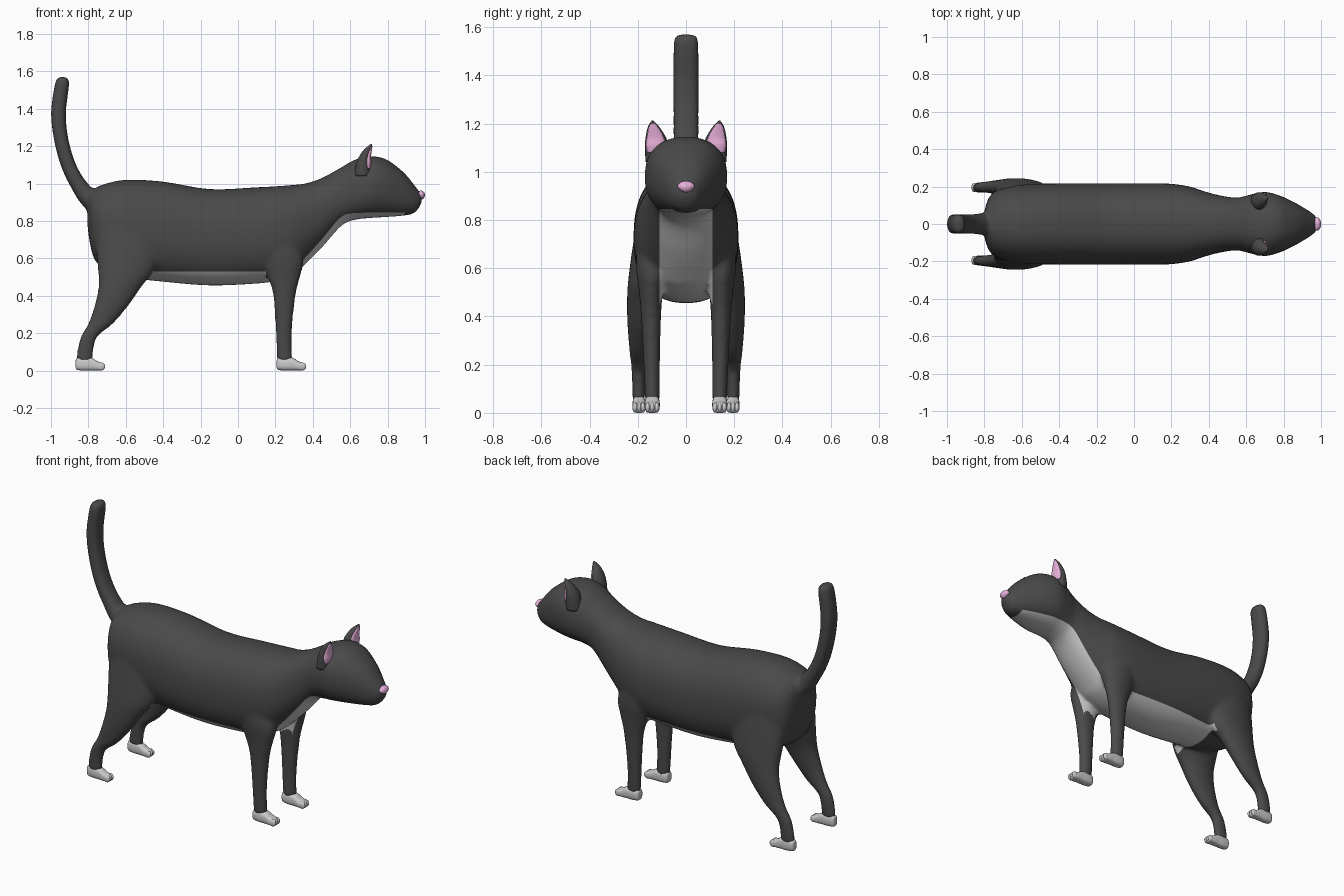
import bpy, bmesh
from math import cos, sin, pi, copysign
from mathutils import Matrix

if "Cube" in bpy.data.objects:
    bpy.data.objects.remove(bpy.data.objects["Cube"])


def material(name, rgb):
    m = bpy.data.materials.new(name)
    m.diffuse_color = (*rgb, 1)
    m.use_nodes = True
    m.node_tree.nodes["Principled BSDF"].inputs["Base Color"].default_value = m.diffuse_color
    return m


DARK = material("dark_fur", (0.07, 0.068, 0.068))
PINK = material("pink_skin", (0.8, 0.43, 0.7))


def smooth_rows(rows, steps):
    """Catmull-Rom interpolation through the given rows."""
    p = [rows[0], *rows, rows[-1]]
    out = []
    for i in range(1, len(p) - 2):
        for s in range(steps):
            t = s / steps
            out.append([0.5 * (2 * b + (c - a) * t + (2 * a - 5 * b + 4 * c - d) * t * t
                               + (3 * b - a - 3 * c + d) * t ** 3)
                        for a, b, c, d in zip(*p[i - 1:i + 3])])
    return out + [list(rows[-1])]


def loft(bm, rows, axis, n=32, power=2.0, side=1, steps=4):
    """Skin rings (cx, cy, cz, half_width_1, half_width_2) lying across the axis."""
    rings = []
    for cx, cy, cz, a, b in smooth_rows(rows, steps):
        ring = []
        for k in range(n):
            c, s = cos(2 * pi * k / n), sin(2 * pi * k / n)
            u = a * copysign(abs(c) ** (2 / power), c)
            v = b * copysign(abs(s) ** (2 / power), s)
            if axis == 'x':
                co = (cx, side * (cy + u), cz + v)
            else:
                co = (cx + u, side * (cy + v), cz)
            ring.append(bm.verts.new(co))
        rings.append(ring)
    for r, q in zip(rings, rings[1:]):
        for k in range(n):
            bm.faces.new((r[k], r[(k + 1) % n], q[(k + 1) % n], q[k]))
    bm.faces.new(rings[0])
    bm.faces.new(rings[-1])


def finish(name, bm, mat=None):
    bmesh.ops.recalc_face_normals(bm, faces=bm.faces)
    for f in bm.faces:
        f.smooth = True
    me = bpy.data.meshes.new(name)
    bm.to_mesh(me)
    bm.free()
    ob = bpy.data.objects.new(name, me)
    bpy.context.collection.objects.link(ob)
    if mat:
        me.materials.append(mat)
    return ob


def ellipsoid(bm, loc, size):
    bmesh.ops.create_uvsphere(bm, u_segments=24, v_segments=14, radius=1,
                              matrix=Matrix.Translation(loc) @ Matrix.Diagonal((*size, 1)))


# Torso, neck and head: x, top, bottom, half width
outline = [(-.805, .90, .78, .03), (-.795, .95, .70, .09), (-.77, .97, .60, .15),
           (-.72, .995, .55, .185), (-.6, 1.02, .50, .21), (-.4, 1.01, .475, .217),
           (-.15, .97, .455, .217), (.1, .98, .465, .217), (.2, .985, .48, .215),
           (.3, .993, .52, .2), (.36, 1.0, .57, .18), (.45, 1.03, .66, .155),
           (.55, 1.085, .772, .141), (.62, 1.125, .805, .157), (.7, 1.145, .815, .172),
           (.78, 1.135, .82, .152), (.85, 1.09, .825, .12), (.9, 1.045, .83, .092),
           (.94, .995, .84, .067), (.968, .96, .87, .045), (.983, .94, .90, .02)]
bm = bmesh.new()
loft(bm, [(x, 0, (t + b) / 2, w, (t - b) / 2) for x, t, b, w in outline], 'x', 48, 2.3)

# Tail
loft(bm, [(-.74, 0, .86, .07, .06), (-.785, 0, .91, .068, .06), (-.832, 0, .97, .056, .055),
          (-.879, 0, 1.04, .046, .053), (-.918, 0, 1.13, .041, .053),
          (-.948, 0, 1.25, .039, .053), (-.96, 0, 1.37, .04, .053),
          (-.95, 0, 1.47, .04, .053), (-.94, 0, 1.535, .038, .052),
          (-.938, 0, 1.56, .031, .046), (-.938, 0, 1.57, .02, .032)], 'z', 32, 2.4)

# Legs
hind = [(-.6, .12, .85, .13, .075), (-.585, .135, .7, .175, .085), (-.595, .163, .55, .155, .077),
        (-.63, .184, .45, .116, .061), (-.675, .194, .35, .092, .048),
        (-.735, .197, .25, .067, .037), (-.797, .197, .18, .045, .03),
        (-.817, .196, .1, .044, .027), (-.82, .196, .05, .044, .026)]
front = [(.2, .13, .75, .1, .075), (.235, .14, .6, .115, .067), (.245, .145, .5, .087, .05),
         (.248, .145, .4, .06, .042), (.245, .142, .2, .043, .034), (.25, .14, .05, .041, .031)]
for side in (1, -1):
    loft(bm, hind, 'z', side=side)
    loft(bm, front, 'z', side=side)
body = finish("body", bm, DARK)

# Blend the body parts into one skin
mod = body.modifiers.new("blend", 'REMESH')
mod.mode, mod.voxel_size, mod.use_smooth_shade = 'VOXEL', 0.011, True
mod = body.modifiers.new("soften", 'SMOOTH')
mod.factor, mod.iterations = 0.5, 9
skin = bpy.data.meshes.new_from_object(
    body.evaluated_get(bpy.context.evaluated_depsgraph_get()))
bpy.data.objects.remove(body)


def is_pale(f):
    """Belly, chest and throat."""
    c, nz = f.calc_center_median(), f.normal.z
    if c.x < .15:
        return c.x > -.48 and .43 < c.z < .53 and abs(c.y) < .18
    return c.x < .89 and abs(c.y) < .11 and .44 < c.z < .845 and nz < -.1


# Cut clean colour borders, then split the pale underside from the dark coat
for name, mat, keep in (("body", DARK, False), ("underside", None, True)):
    bm = bmesh.new()
    bm.from_mesh(skin)
    for co, no in (((0, .11, 0), (0, 1, 0)), ((0, -.11, 0), (0, 1, 0)),
                   ((0, 0, .53), (0, 0, 1)), ((0, 0, .845), (0, 0, 1)),
                   ((-.48, 0, 0), (1, 0, 0)), ((.15, 0, 0), (1, 0, 0)),
                   ((.89, 0, 0), (1, 0, 0))):
        bmesh.ops.bisect_plane(bm, geom=bm.verts[:] + bm.edges[:] + bm.faces[:],
                               plane_co=co, plane_no=no, dist=1e-5)
    bm.normal_update()
    bmesh.ops.delete(bm, geom=[f for f in bm.faces if is_pale(f) != keep], context='FACES')
    for f in bm.faces:
        f.smooth = True
    me = bpy.data.meshes.new(name)
    bm.to_mesh(me)
    bm.free()
    me.materials.clear()
    if mat:
        me.materials.append(mat)
    bpy.context.collection.objects.link(bpy.data.objects.new(name, me))

# Paws with toes
paw = [(0, .035, .012, .018), (.008, .036, .026, .032), (.045, .036, .031, .036),
       (.085, .034, .031, .034), (.115, .025, .031, .025), (.14, .021, .028, .021),
       (.15, .02, .018, .014)]
for side, word in ((1, "left"), (-1, "right")):
    for leg, x0, y0, w in (("front", .207, .14, 1.0), ("hind", -.868, .195, .85)):
        bm = bmesh.new()
        loft(bm, [(x0 + x, y0, z, a * w, b) for x, z, a, b in paw], 'x', 24, 2.8, side)
        for dy in (-.019, 0, .019):
            ellipsoid(bm, (x0 + .137, side * (y0 + dy * w), .022), (.021, .011, .021))
        finish(f"{leg}_paw_{word}", bm)

# Ears with pink insides
ear = [(.665, .118, 1.04, .045, .05), (.67, .121, 1.10, .04, .049), (.675, .125, 1.14, .03, .043),
       (.692, .133, 1.18, .02, .027), (.706, .137, 1.2, .011, .014), (.714, .138, 1.212, .003, .004)]
inner = [(.695, .132, 1.08, .012, .028), (.695, .128, 1.11, .018, .039),
         (.697, .127, 1.14, .014, .036), (.707, .134, 1.18, .009, .021),
         (.714, .137, 1.2, .005, .009)]
for side, word in ((1, "left"), (-1, "right")):
    for name, rows, mat in (("ear", ear, DARK), ("inner_ear", inner, PINK)):
        bm = bmesh.new()
        loft(bm, rows, 'z', 24, side=side)
        finish(f"{name}_{word}", bm, mat)

# Nose: broad above, narrow below
bm = bmesh.new()
ellipsoid(bm, (.978, 0, .938), (.022, .036, .024))
for v in bm.verts:
    if v.co.z < .938:
        v.co.y *= 1 - 12 * (.938 - v.co.z)
finish("nose", bm, PINK)
